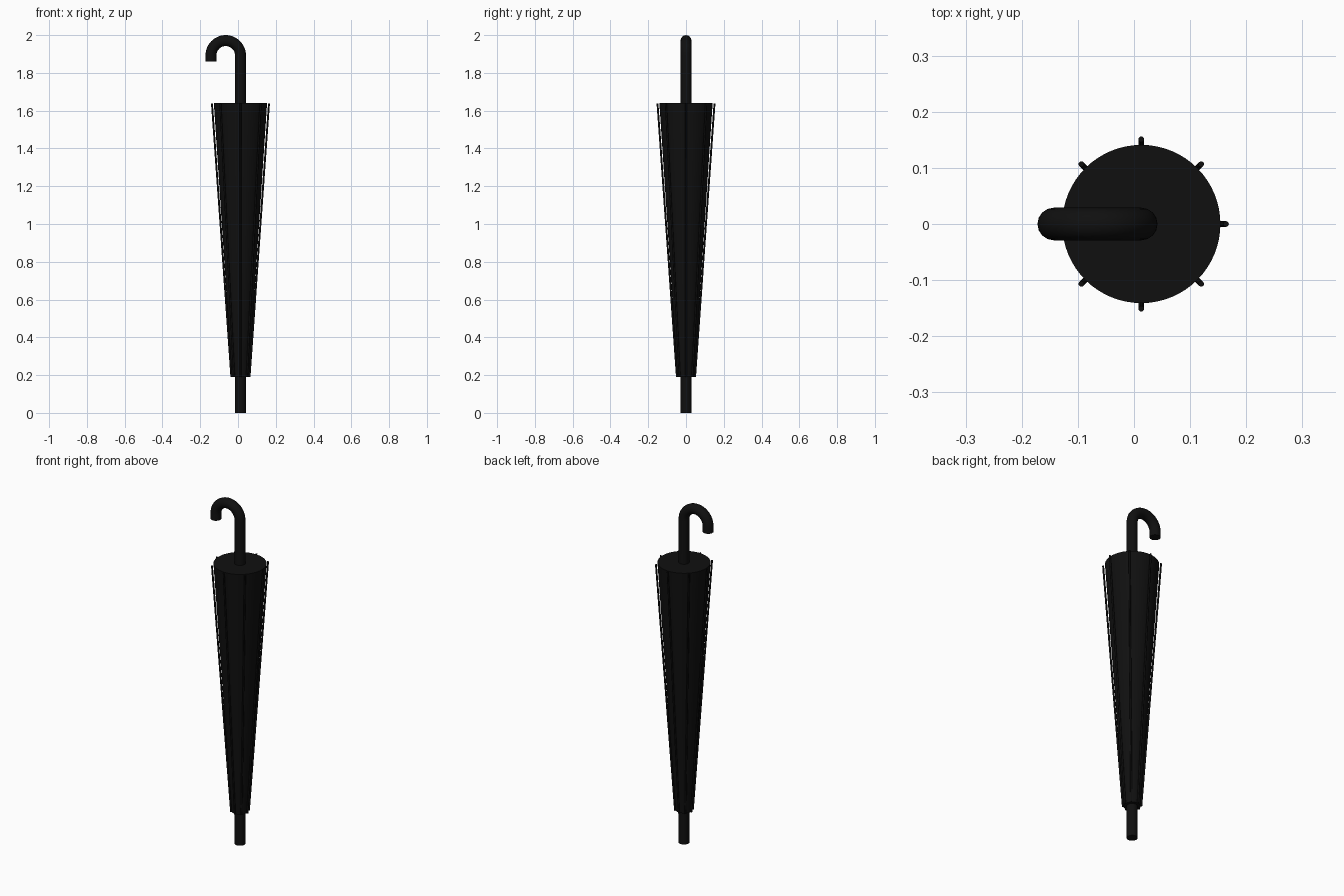
import bpy
from math import sin, cos, pi
from mathutils import Vector

if "Cube" in bpy.data.objects:
    bpy.data.objects.remove(bpy.data.objects["Cube"])

CX = 0.013                    # axis of the umbrella
Z0, Z1 = 0.19, 1.64           # canopy bottom and top

black = bpy.data.materials.new("black")
black.diffuse_color = (0.005, 0.005, 0.005, 1)
black.use_nodes = True
black.node_tree.nodes["Principled BSDF"].inputs["Base Color"].default_value = black.diffuse_color


def finish(obj, name):
    obj.name = name
    obj.data.materials.append(black)
    bpy.context.view_layer.objects.active = obj
    obj.select_set(True)
    bpy.ops.object.shade_smooth_by_angle()
    obj.select_set(False)


def tube(name, points, radius):
    curve = bpy.data.curves.new(name, 'CURVE')
    curve.dimensions = '3D'
    curve.bevel_depth = radius
    curve.bevel_resolution = 6
    curve.use_fill_caps = True
    spline = curve.splines.new('POLY')
    spline.points.add(len(points) - 1)
    for p, co in zip(spline.points, points):
        p.co = (*co, 1)
    obj = bpy.data.objects.new(name, curve)
    bpy.context.collection.objects.link(obj)
    obj.data.materials.append(black)


# Shaft running from the tip up into the hooked handle
R, r = 0.078, 0.029
zc = 2.0 - R - r
path = [(CX, 0, 0), (CX, 0, 1.0)]
path += [(CX - R + R * cos(pi * i / 24), 0, zc + R * sin(pi * i / 24)) for i in range(25)]
path.append((CX - 2 * R, 0, 1.86))
tube("shaft_and_handle", path, r)

# Folded canopy
bpy.ops.mesh.primitive_cone_add(vertices=64, radius1=0.045, radius2=0.141,
                                depth=Z1 - Z0, location=(CX, 0, (Z0 + Z1) / 2))
finish(bpy.context.object, "canopy")

# Ribs lying just outside the canopy
for i in range(8):
    d = Vector((cos(i * pi / 4), sin(i * pi / 4), 0))
    low = Vector((CX, 0, Z0)) + d * 0.048
    high = Vector((CX, 0, Z1 - 0.002)) + d * 0.151
    axis = high - low
    bpy.ops.mesh.primitive_cylinder_add(vertices=16, radius=0.005, depth=axis.length,
                                        location=(low + high) / 2,
                                        rotation=axis.to_track_quat('Z', 'Y').to_euler())
    finish(bpy.context.object, f"rib_{i + 1}")
